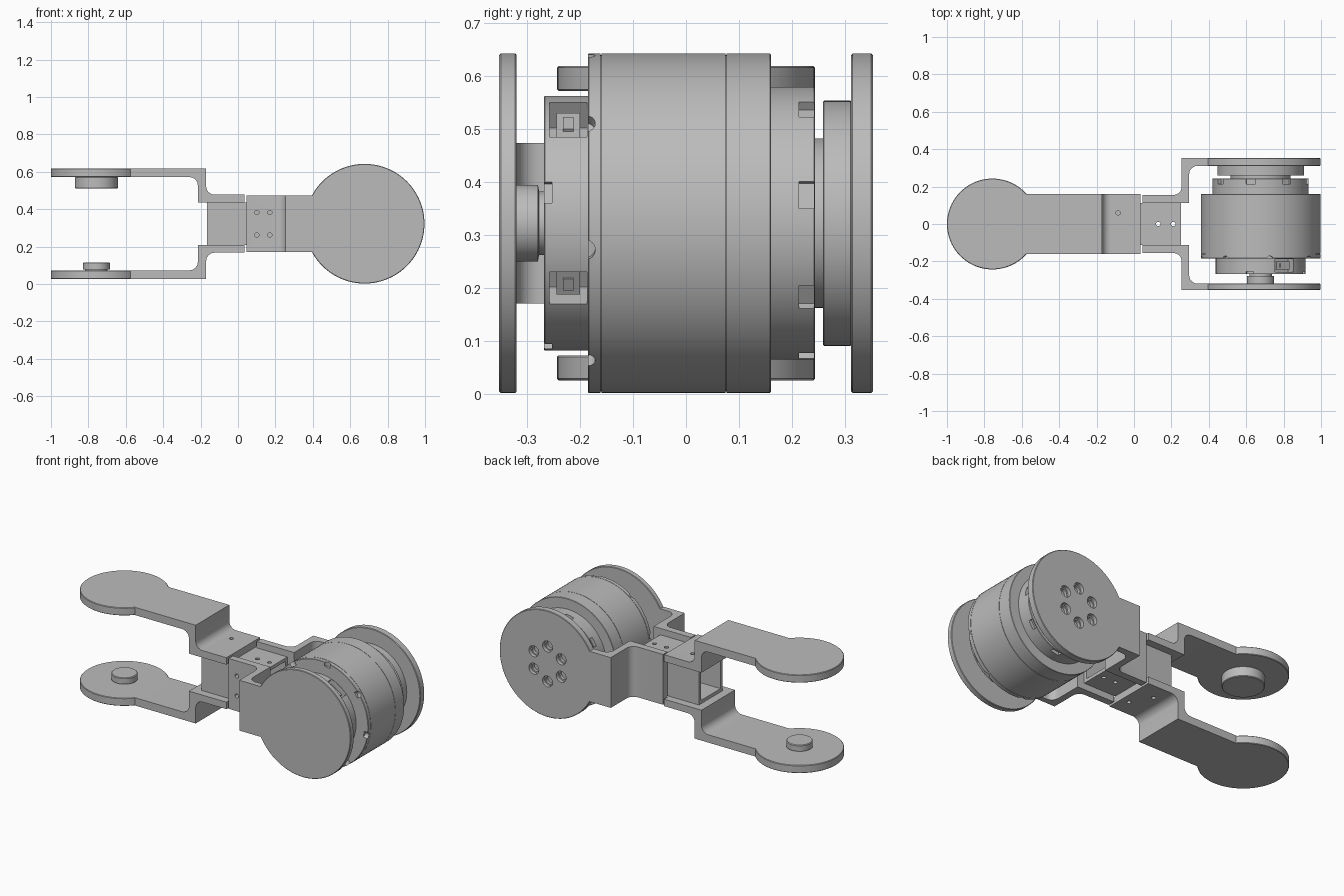
import bpy, bmesh, math
from mathutils import Matrix, Vector

cube = bpy.data.objects.get("Cube")
if cube:
    bpy.data.objects.remove(cube)

GREY = (0.5, 0.5, 0.5, 1)
metal = bpy.data.materials.new("grey metal")
metal.use_nodes = True
metal.diffuse_color = GREY
metal.node_tree.nodes["Principled BSDF"].inputs["Base Color"].default_value = GREY

AXIS_Z = 0.322
MOTOR_X = 0.677
FORK_X = -0.757


def frame(x, u, v, w):
    """Local axes: u along the arm, v the turning axis, w across the arm."""
    m = Matrix((u, v, w)).transposed().to_4x4()
    return Matrix.Translation((x, 0, AXIS_Z)) @ m


def make(name, bm, mat=None):
    if mat:
        bm.transform(mat)
    bmesh.ops.recalc_face_normals(bm, faces=bm.faces)
    mesh = bpy.data.meshes.new(name)
    bm.to_mesh(mesh)
    bm.free()
    mesh.materials.append(metal)
    ob = bpy.data.objects.new(name, mesh)
    bpy.context.collection.objects.link(ob)
    return ob


def boolean(ob, other, operation):
    mod = ob.modifiers.new("bool", "BOOLEAN")
    mod.object, mod.operation, mod.solver = other, operation, "EXACT"
    deps = bpy.context.evaluated_depsgraph_get()
    mesh = bpy.data.meshes.new_from_object(ob.evaluated_get(deps))
    ob.modifiers.clear()
    ob.data = mesh
    bpy.data.objects.remove(other)


def finish(ob):
    ob.data.shade_smooth()
    ob.data.set_sharp_from_angle(angle=math.radians(30))


def lathe(profile, steps=96):
    """Spin (radius, height) points about the local v axis, capped both ends."""
    bm = bmesh.new()
    pts = [(0, profile[0][1])] + profile + [(0, profile[-1][1])]
    vs = [bm.verts.new((r, h, 0)) for r, h in pts]
    es = [bm.edges.new(e) for e in zip(vs, vs[1:])]
    bmesh.ops.spin(bm, geom=vs + es, cent=(0, 0, 0), axis=(0, 1, 0),
                   angle=math.tau, steps=steps)
    bmesh.ops.remove_doubles(bm, verts=bm.verts, dist=1e-5)
    return bm


def disc(r, a, b, c=0.004):
    return [(r - c, a), (r, a + c), (r, b - c), (r - c, b)]


def box(bm, centre, size, turn=0):
    m = Matrix.Rotation(-turn, 4, "Y") @ Matrix.Translation(centre)
    bmesh.ops.create_cube(bm, size=1, matrix=m @ Matrix.Diagonal((*size, 1)))


def hole(bm, u, w, r, a, b):
    """Cylinder along v from a to b."""
    m = Matrix.Translation((u, (a + b) / 2, w)) @ Matrix.Rotation(math.pi / 2, 4, "X")
    bmesh.ops.create_cone(bm, cap_ends=True, segments=24, radius1=r, radius2=r,
                          depth=abs(b - a), matrix=m)


def fillet(cu, cv, r, start, end):
    return [(cu + r * math.cos(math.radians(start + (end - start) * i / 8)),
             cv + r * math.sin(math.radians(start + (end - start) * i / 8)))
            for i in range(9)]


def bracket(name, mat, radius, half, wall, end, plate, flange, bolts, counterbored):
    """Round-ended plate, stepped in by a wall to a bolted flange."""
    (wi, wo), (pi, po), (fi, fo), r = wall, plate, flange, 0.045
    side = [(0, pi)] + fillet(wi - r, pi - r, r, 90, 0) + [(wi, fi), (end, fi), (end, fo)]
    side += fillet(wo + r, fo + r, r, 270, 180) + [(wo, po), (0, po)]
    bm = bmesh.new()
    face = bm.faces.new([bm.verts.new((u, v, -half)) for u, v in side])
    out = bmesh.ops.extrude_face_region(bm, geom=[face])["geom"]
    bmesh.ops.translate(bm, vec=(0, 0, 2 * half),
                        verts=[g for g in out if isinstance(g, bmesh.types.BMVert)])
    ob = make(name, bm, mat)
    boolean(ob, make("disc", lathe(disc(radius, pi, po, 0.003)), mat), "UNION")

    # through holes first, then the counterbores as a second cut
    through, bores = bmesh.new(), bmesh.new()
    for u in bolts[0]:
        for w in bolts[1]:
            hole(through, u, w, 0.012, fi - 0.02, fo + 0.02)
    for ring, degrees, small, big in counterbored:
        a = math.radians(degrees)
        u, w = ring * math.cos(a), ring * math.sin(a)
        hole(through, u, w, small, pi - 0.02, po + 0.02)
        if big:
            hole(bores, u, w, big, po - 0.022, po + 0.02)
    boolean(ob, make("cut", through, mat), "DIFFERENCE")
    if bores.verts:
        boolean(ob, make("cut", bores, mat), "DIFFERENCE")
    finish(ob)


X, Y, Z = Vector((1, 0, 0)), Vector((0, 1, 0)), Vector((0, 0, 1))

# Open fork: upper and lower brackets
ring_holes = [(0.165, d, 0.022, None) if d % 120 == 0 else (0.152, d, 0.025, 0.037)
              for d in range(0, 360, 30)]
fork_up, fork_down = frame(FORK_X, X, Z, Y), frame(FORK_X, X, -Z, Y)
for name, mat, holes in (("upper_fork_bracket", fork_up, ring_holes),
                         ("lower_fork_bracket", fork_down, [])):
    bracket(name, mat, 0.243, 0.16, (0.542, 0.587), 0.792, (0.249, 0.296),
            (0.113, 0.155), ((0.672, 0.742), (-0.06, 0.06)), holes)

# Motor fork: front and rear brackets
hex_holes = [(0.105, d, 0.025, 0.033) for d in range(30, 390, 60)]
for name, mat, inner, holes in (("front_motor_bracket", frame(MOTOR_X, -X, -Y, Z), 0.319, []),
                                ("rear_motor_bracket", frame(MOTOR_X, -X, Y, Z), 0.311, hex_holes)):
    bracket(name, mat, 0.32, 0.1515, (0.382, 0.422), 0.632, (inner, 0.352),
            (0.113, 0.155), ((0.507, 0.577), (-0.06, 0.06)), holes)

# Pivots on the open fork
finish(make("upper_pivot_puck", lathe(disc(0.115, 0.188, 0.25)), fork_up))
finish(make("lower_pivot_boss", lathe([(0.06, 0.25), (0.06, 0.24)] + disc(0.072, 0.24, 0.208)[1:2]
                                      + [(0.072, 0.238), (0.072, 0.211), (0.068, 0.207)]), fork_down))

# Square joining tube
tube = bmesh.new()
box(tube, (0.0425, 0, AXIS_Z), (0.415, 0.226, 0.226))
tube = make("square_tube", tube)
bore = bmesh.new()
box(bore, (0.0425, 0, AXIS_Z), (0.5, 0.186, 0.186))
boolean(tube, make("cut", bore), "DIFFERENCE")
cuts = bmesh.new()
for x, y in [(0.13, 0), (0.21, 0)] + [(x, y) for x in (-0.085, -0.015) for y in (-0.06, 0.06)]:
    hole(cuts, x, y, 0.012, -0.2, 0.2)
boolean(tube, make("cut", cuts, frame(0, X, Z, Y)), "DIFFERENCE")
cuts = bmesh.new()
for x in (0.1, 0.17):
    for z in (-0.06, 0.06):
        hole(cuts, x, z, 0.012, -0.2, 0.2)
boolean(tube, make("cut", cuts, frame(0, X, Y, Z)), "DIFFERENCE")
finish(tube)

# Motor housing with seam grooves and rim notches
motor = frame(MOTOR_X, X, Y, Z)
R, G = 0.32, 0.317
profile = [(R - 0.002, -0.185), (R, -0.183)]
for y in (-0.16, 0.075):
    profile += [(R, y - 0.001), (G, y - 0.001), (G, y + 0.001), (R, y + 0.001)]
profile += [(R, 0.158), (R - 0.002, 0.16)]
housing = make("motor_housing", lathe(profile), motor)
cuts = bmesh.new()
for k in range(8):
    m = Matrix.Rotation(-math.radians(36 + 45 * k), 4, "Y") @ Matrix.Translation((R, -0.19, 0))
    bmesh.ops.create_cone(cuts, cap_ends=True, segments=24, radius1=0.019, radius2=0.019,
                          depth=0.05, matrix=m @ Matrix.Rotation(math.pi / 2, 4, "Y"))
boolean(housing, make("cut", cuts, motor), "DIFFERENCE")
finish(housing)

# Rear cover with eight pockets
rear = make("motor_rear_cover", lathe(disc(0.257, 0.155, 0.243, 0.002)), motor)
cuts = bmesh.new()
for k in range(8):
    box(cuts, (0.257, 0.227, 0), (0.04, 0.028, 0.052), math.radians(12 + 45 * k))
boolean(rear, make("cut", cuts, motor), "DIFFERENCE")
finish(rear)

# Front cover with edge notches and two connector windows
front = make("motor_front_cover", lathe(disc(0.24, -0.268, -0.18, 0.002)), motor)
cuts, plugs = bmesh.new(), bmesh.new()
for k in range(4):
    box(cuts, (0.24, -0.265, 0), (0.03, 0.024, 0.04), math.radians(14 + 90 * k))
for degrees, width in ((57, 0.12), (-31, 0.07)):
    a = math.radians(degrees)
    box(cuts, (0.23, -0.222, 0), (0.11, 0.07, width), a)
    box(plugs, (0.195, -0.222, 0), (0.05, 0.045, width * 0.7), a)
    box(plugs, (0.2, -0.222, 0), (0.05, 0.02, width * 0.35), a)
boolean(front, make("cut", cuts, motor), "DIFFERENCE")
finish(front)
make("connectors", plugs, motor)

# Output stages and front pivot
finish(make("output_spacer", lathe([(0.16, 0.24), (0.16, 0.26)]), motor))
finish(make("output_flange", lathe(disc(0.231, 0.258, 0.312, 0.002)), motor))
finish(make("front_pivot_boss", lathe([(0.06, -0.262), (0.06, -0.277), (0.072, -0.279),
                                       (0.072, -0.32)]), motor))
